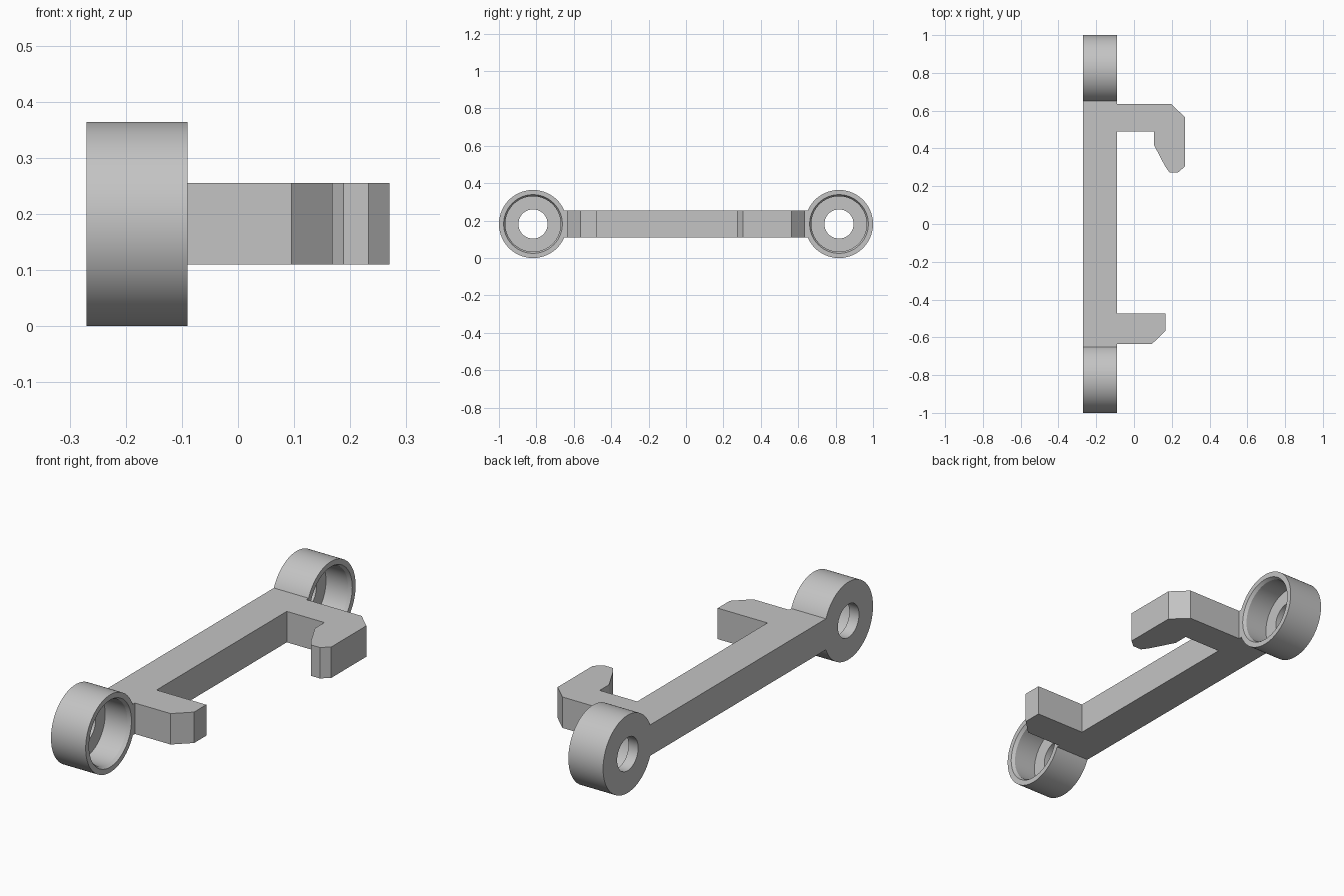
import bpy, bmesh
from math import sin, cos, pi, radians

if "Cube" in bpy.data.objects:
    bpy.data.objects.remove(bpy.data.objects["Cube"], do_unlink=True)

# Single plain grey
GREY = (0.55, 0.55, 0.55, 1)
grey = bpy.data.materials.new("plain_grey")
grey.use_nodes = True
grey.diffuse_color = GREY
grey.node_tree.nodes["Principled BSDF"].inputs["Base Color"].default_value = GREY

X_BACK, X_FACE = -0.27, -0.09
Z_MID, RING_Y = 0.182, 0.818
Z_LOW, Z_HIGH = 0.11, 0.255


def finish(name, bm, smooth=False):
    bmesh.ops.recalc_face_normals(bm, faces=bm.faces)
    mesh = bpy.data.meshes.new(name)
    bm.to_mesh(mesh)
    bm.free()
    mesh.materials.append(grey)
    obj = bpy.data.objects.new(name, mesh)
    bpy.context.collection.objects.link(obj)
    if smooth:
        bpy.ops.object.select_all(action='DESELECT')
        obj.select_set(True)
        bpy.context.view_layer.objects.active = obj
        bpy.ops.object.shade_smooth_by_angle(angle=radians(30))
    return obj


def lathe_ring(name, y, profile, steps=96):
    """Revolve a closed (x, radius) profile around an axis along x."""
    bm = bmesh.new()
    loops = []
    for i in range(steps):
        a = 2 * pi * i / steps
        loops.append([bm.verts.new((x, y + r * cos(a), Z_MID + r * sin(a)))
                      for x, r in profile])
    n = len(profile)
    for i in range(steps):
        p, q = loops[i], loops[(i + 1) % steps]
        for j in range(n):
            k = (j + 1) % n
            bm.faces.new((p[j], p[k], q[k], q[j]))
    return finish(name, bm, smooth=True)


# Bearing eyes: through hole, deep counterbore and chamfered mouth
eye_profile = [(X_BACK, 0.078), (X_BACK, 0.182), (X_FACE, 0.182),
               (X_FACE, 0.157), (X_FACE - 0.015, 0.148),
               (-0.22, 0.148), (-0.22, 0.078)]
lathe_ring("front_eye", -RING_Y, eye_profile)
lathe_ring("rear_eye", RING_Y, eye_profile)

# Flat frame: bar, short front arm and hooked rear arm in one outline
bar_end = 0.652
outline = [
    (X_BACK, -bar_end), (X_FACE, -bar_end),
    # front arm with one cut corner
    (X_FACE, -0.635), (0.095, -0.635), (0.168, -0.565),
    (0.168, -0.475), (X_FACE, -0.475),
    # rear arm and hook
    (X_FACE, 0.49), (0.105, 0.49), (0.105, 0.42), (0.165, 0.305),
    (0.188, 0.273), (0.233, 0.273), (0.27, 0.305), (0.27, 0.565),
    (0.197, 0.635), (X_FACE, 0.635),
    (X_FACE, bar_end), (X_BACK, bar_end),
]
bm = bmesh.new()
base = bm.faces.new([bm.verts.new((x, y, Z_LOW)) for x, y in outline])
top = bmesh.ops.extrude_face_region(bm, geom=[base], use_keep_orig=True)
bmesh.ops.translate(bm, vec=(0, 0, Z_HIGH - Z_LOW),
                    verts=[v for v in top["geom"] if isinstance(v, bmesh.types.BMVert)])
finish("hooked_frame", bm)
